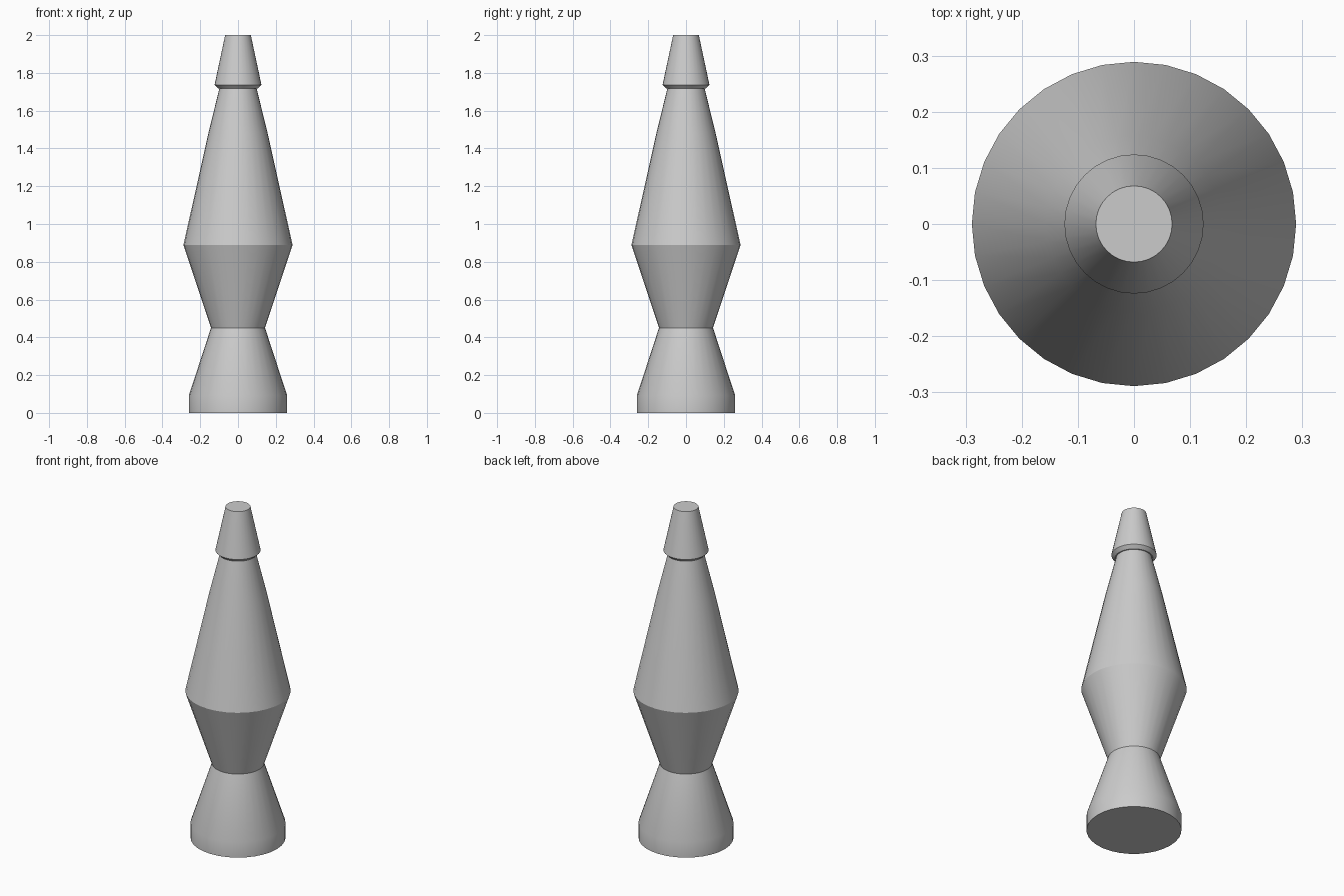
import bpy, bmesh, math

if "Cube" in bpy.data.objects:
    bpy.data.objects.remove(bpy.data.objects["Cube"])

SIDES = 32


def lathe(name, profile):
    """Closed solid of revolution from (radius, z) points, bottom to top."""
    bm = bmesh.new()
    rings = []
    for r, z in profile:
        rings.append([bm.verts.new((r * math.cos(2 * math.pi * i / SIDES),
                                    r * math.sin(2 * math.pi * i / SIDES), z))
                      for i in range(SIDES)])
    for a, b in zip(rings, rings[1:]):
        for i in range(SIDES):
            j = (i + 1) % SIDES
            bm.faces.new((a[i], a[j], b[j], b[i]))
    bm.faces.new(rings[0][::-1])
    bm.faces.new(rings[-1])
    bm.normal_update()
    mesh = bpy.data.meshes.new(name)
    bm.to_mesh(mesh)
    bm.free()
    obj = bpy.data.objects.new(name, mesh)
    bpy.context.collection.objects.link(obj)
    bpy.ops.object.select_all(action='DESELECT')
    obj.select_set(True)
    bpy.context.view_layer.objects.active = obj
    bpy.ops.object.shade_smooth_by_angle(angle=math.radians(30))
    return obj


# Hourglass stand: foot band, waist, cup
lathe("lamp_base", [(0.26, 0), (0.26, 0.093), (0.143, 0.45), (0.289, 0.888)])

# Tapered glass bottle with a slight bend near the neck
lathe("glass_bottle", [(0.289, 0.888), (0.157, 1.48), (0.098, 1.72)])

# Cap with a slanted under-rim
lathe("top_cap", [(0.105, 1.718), (0.124, 1.737), (0.068, 2.0)])
